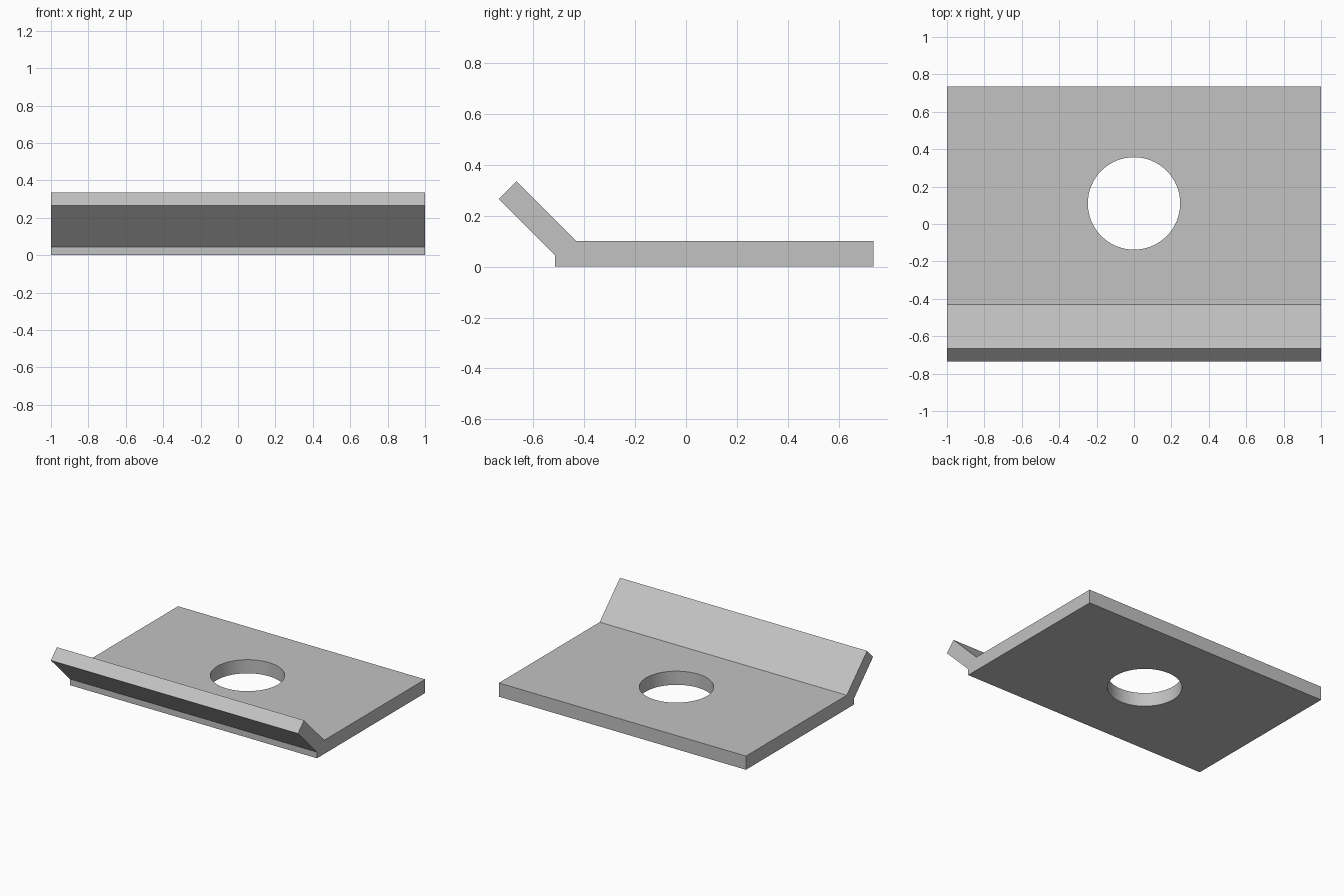
import bpy
import bmesh

cube = bpy.data.objects.get("Cube")
if cube:
    bpy.data.objects.remove(cube, do_unlink=True)

HALF_WIDTH = 1.0
HOLE_Y, HOLE_RADIUS = 0.11, 0.247

# Plain grey metal
metal = bpy.data.materials.new("grey_metal")
metal.use_nodes = True
colour = (0.54, 0.54, 0.54, 1)
metal.diffuse_color = colour
metal.node_tree.nodes["Principled BSDF"].inputs["Base Color"].default_value = colour


def add_object(name, bm):
    mesh = bpy.data.meshes.new(name)
    bmesh.ops.recalc_face_normals(bm, faces=bm.faces)
    bm.to_mesh(mesh)
    bm.free()
    obj = bpy.data.objects.new(name, mesh)
    bpy.context.collection.objects.link(obj)
    mesh.materials.append(metal)
    return obj


# Side profile (y, z): flat base with a lip bent up at the front
profile = [(-0.515, 0), (0.735, 0), (0.735, 0.1), (-0.43, 0.1),
           (-0.665, 0.335), (-0.735, 0.265), (-0.515, 0.045)]
bm = bmesh.new()
side = bm.faces.new([bm.verts.new((-HALF_WIDTH, y, z)) for y, z in profile])
ext = bmesh.ops.extrude_face_region(bm, geom=[side], use_keep_orig=True)
moved = [v for v in ext["geom"] if isinstance(v, bmesh.types.BMVert)]
bmesh.ops.translate(bm, verts=moved, vec=(2 * HALF_WIDTH, 0, 0))
plate = add_object("bent_plate", bm)

# Cutter for the round hole
bm = bmesh.new()
bmesh.ops.create_cone(bm, cap_ends=True, segments=64, radius1=HOLE_RADIUS,
                      radius2=HOLE_RADIUS, depth=1)
bmesh.ops.translate(bm, verts=bm.verts, vec=(0, HOLE_Y, 0))
cutter = add_object("hole_cutter", bm)
cutter.hide_render = True

cut = plate.modifiers.new("round_hole", "BOOLEAN")
cut.operation = "DIFFERENCE"
cut.solver = "EXACT"
cut.object = cutter

# Apply the cut and smooth only the hole wall
bpy.ops.object.select_all(action="DESELECT")
plate.select_set(True)
bpy.context.view_layer.objects.active = plate
bpy.ops.object.modifier_apply(modifier=cut.name)
bpy.data.objects.remove(cutter, do_unlink=True)
bpy.ops.object.shade_smooth_by_angle()
